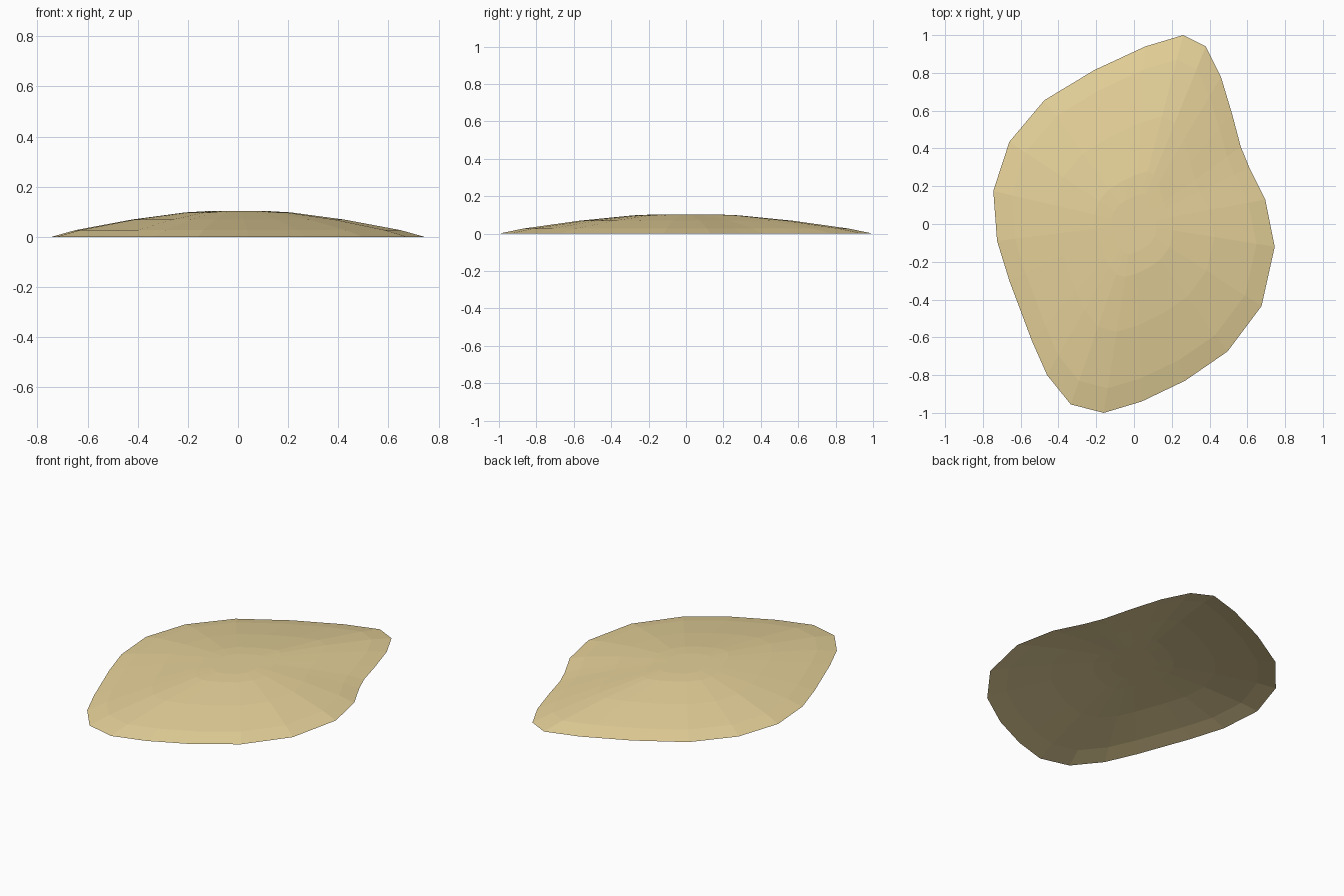
import bpy, bmesh

if "Cube" in bpy.data.objects:
    bpy.data.objects.remove(bpy.data.objects["Cube"])

# Irregular ground outline, counter-clockwise seen from above
outline = [(0.745, -0.12), (0.695, 0.13), (0.61, 0.30), (0.565, 0.41),
           (0.52, 0.58), (0.46, 0.78), (0.38, 0.94), (0.26, 1.0),
           (0.06, 0.94), (-0.21, 0.815), (-0.475, 0.655), (-0.66, 0.435),
           (-0.745, 0.175), (-0.725, -0.09), (-0.66, -0.30), (-0.60, -0.46),
           (-0.54, -0.62), (-0.46, -0.80), (-0.335, -0.955), (-0.16, -1.0),
           (0.04, -0.94), (0.27, -0.83), (0.495, -0.675), (0.675, -0.435)]
# Dome profile: outline scale and height of each ring
profile = [(1.0, 0.0), (0.87, 0.027), (0.57, 0.069), (0.28, 0.098), (0.16, 0.103)]

# Sand mound: open shell of shrinking rings
bm = bmesh.new()
rings = [[bm.verts.new((x * s, y * s, z)) for x, y in outline] for s, z in profile]
n = len(outline)
for lower, upper in zip(rings, rings[1:]):
    for i in range(n):
        j = (i + 1) % n
        bm.faces.new((lower[i], lower[j], upper[j], upper[i]))

# Flat crown
top = bm.verts.new((0, 0, 0.103))
for i in range(n):
    bm.faces.new((rings[-1][i], rings[-1][(i + 1) % n], top))

mesh = bpy.data.meshes.new("sand_mound")
bm.to_mesh(mesh)
bm.free()
mound = bpy.data.objects.new("sand_mound", mesh)
bpy.context.collection.objects.link(mound)

sand = bpy.data.materials.new("sand")
sand.diffuse_color = (0.79, 0.64, 0.32, 1)
sand.use_nodes = True
sand.node_tree.nodes["Principled BSDF"].inputs["Base Color"].default_value = sand.diffuse_color
mesh.materials.append(sand)
